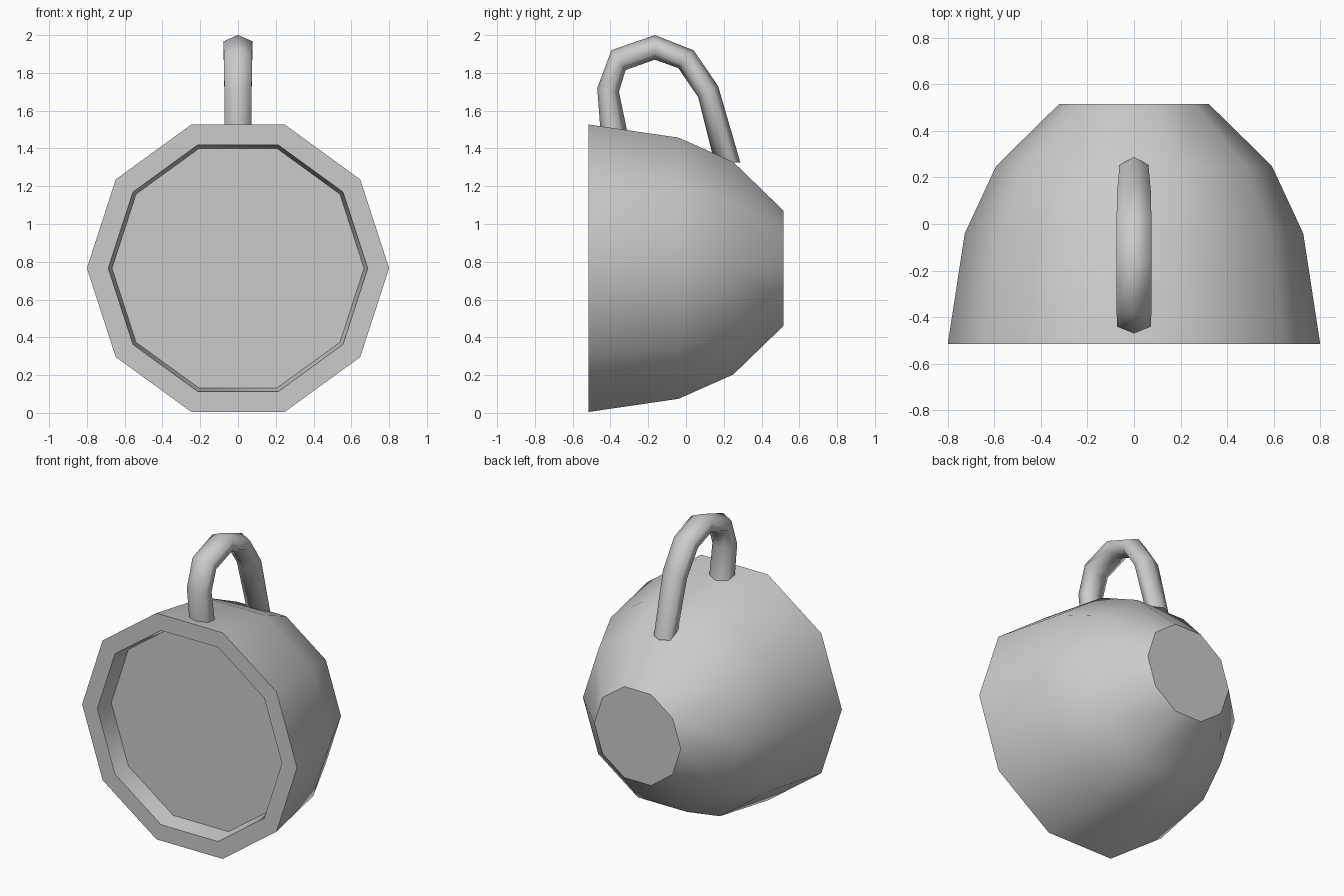
import bpy, bmesh, math
from mathutils import Vector

if "Cube" in bpy.data.objects:
    bpy.data.objects.remove(bpy.data.objects["Cube"])

CZ = 0.8 * math.sin(math.radians(72)) + 0.005  # axis height of the cup lying on its side


def loft(name, rings, angle):
    """Skin a list of equal-length vertex rings, cap both ends, smooth by angle."""
    bm = bmesh.new()
    loops = [[bm.verts.new(p) for p in ring] for ring in rings]
    n = len(loops[0])
    for a, b in zip(loops, loops[1:]):
        for i in range(n):
            j = (i + 1) % n
            bm.faces.new((a[i], a[j], b[j], b[i]))
    bm.faces.new(loops[0][::-1])
    bm.faces.new(loops[-1])
    bmesh.ops.recalc_face_normals(bm, faces=bm.faces[:])
    mesh = bpy.data.meshes.new(name)
    bm.to_mesh(mesh)
    bm.free()
    ob = bpy.data.objects.new(name, mesh)
    bpy.context.collection.objects.link(ob)
    bpy.ops.object.select_all(action='DESELECT')
    ob.select_set(True)
    bpy.context.view_layer.objects.active = ob
    bpy.ops.object.shade_smooth_by_angle(angle=math.radians(angle))
    return ob


# Cup: ten-sided profile (y, radius) from base to rim, then in to the filled surface
profile = [(0.515, 0.322), (0.25, 0.592), (-0.04, 0.727), (-0.515, 0.80),
           (-0.515, 0.687), (-0.395, 0.667)]
loft("cup_body", [[Vector((r * math.cos(math.tau * i / 10), y,
                           CZ + r * math.sin(math.tau * i / 10))) for i in range(10)]
                  for y, r in profile], 40)

# Handle: six-sided tube, each ring given by its outer (y, z), inner (y, z) and half width
sections = [((-0.451, 1.47), (-0.305, 1.46), 0.07),
            ((-0.470, 1.72), (-0.355, 1.70), 0.072),
            ((-0.395, 1.92), (-0.320, 1.815), 0.075),
            ((-0.165, 2.00), (-0.165, 1.87), 0.076),
            ((0.040, 1.92), (-0.040, 1.825), 0.075),
            ((0.170, 1.73), (0.065, 1.67), 0.072),
            ((0.288, 1.325), (0.150, 1.33), 0.062)]
rings = []
for outer, inner, w in sections:
    o, i = Vector((0, *outer)), Vector((0, *inner))
    mid, half = (o + i) / 2, (o - i) / 2
    rings.append([mid + half * math.cos(k * math.pi / 3)
                  + Vector((w * math.sin(k * math.pi / 3) / math.sin(math.pi / 3), 0, 0))
                  for k in range(6)])
loft("handle", rings, 75)
